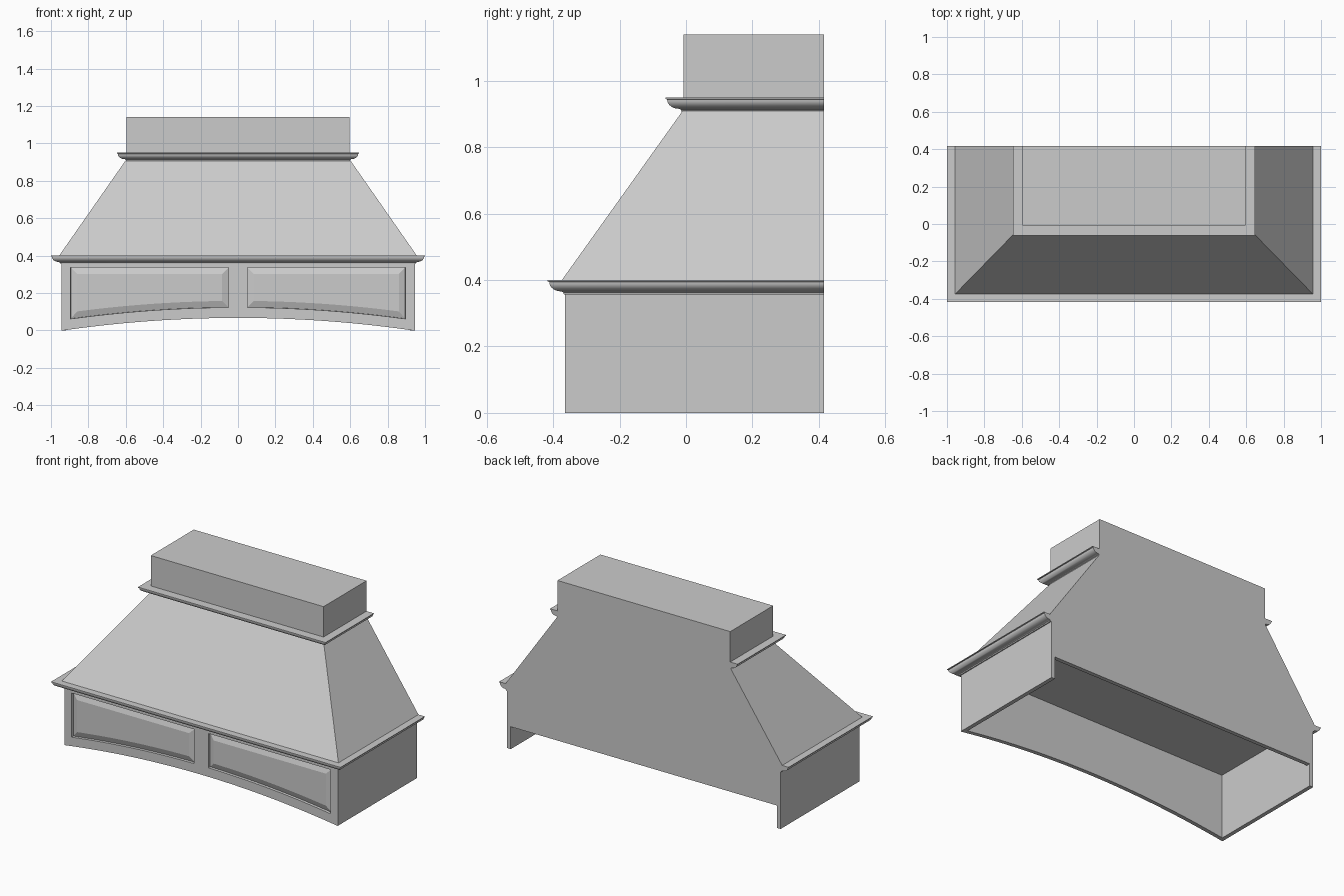
import bpy, bmesh, math

cube = bpy.data.objects.get("Cube")
if cube:
    bpy.data.objects.remove(cube, do_unlink=True)

grey = bpy.data.materials.new("plain_grey")
grey.use_nodes = True
grey.diffuse_color = (0.6, 0.6, 0.6, 1)
grey.node_tree.nodes["Principled BSDF"].inputs["Base Color"].default_value = (0.6, 0.6, 0.6, 1)

BACK = 0.416        # wall plane
FRONT = -0.364      # face of the apron
HALF = 0.945        # half width of the apron
WALL = 0.025
DECK = 0.4          # top of the apron


def finish(name, bm, smooth=False):
    bmesh.ops.recalc_face_normals(bm, faces=bm.faces)
    mesh = bpy.data.meshes.new(name)
    bm.to_mesh(mesh)
    bm.free()
    mesh.materials.append(grey)
    obj = bpy.data.objects.new(name, mesh)
    bpy.context.collection.objects.link(obj)
    if smooth:
        bpy.ops.object.select_all(action='DESELECT')
        obj.select_set(True)
        bpy.context.view_layer.objects.active = obj
        bpy.ops.object.shade_smooth_by_angle(angle=math.radians(35))
    return obj


def loft(name, rings, closed=False, smooth=False):
    """Skin a list of equally long point rings and cap the open ends."""
    bm = bmesh.new()
    rows = [[bm.verts.new(p) for p in ring] for ring in rings]
    n = len(rows[0])
    for a, b in zip(rows, rows[1:]):
        for i in range(n):
            j = (i + 1) % n
            bm.faces.new((a[i], a[j], b[j], b[i]))
    bm.faces.new(rows[0])
    bm.faces.new(rows[-1])
    return finish(name, bm, smooth)


def rect(x0, x1, y0, y1, z):
    return [(x0, y0, z), (x1, y0, z), (x1, y1, z), (x0, y1, z)]


def box(name, x0, x1, y0, y1, z0, z1):
    return loft(name, [rect(x0, x1, y0, y1, z0), rect(x0, x1, y0, y1, z1)])


def molding(name, half, front, z, height=0.043, reach=0.053):
    """Sweep a rounded crown profile around the two sides and the front."""
    profile = [(-0.012, 0), (0.004, 0), (0.006, 0.006)]
    for i in range(8):
        a = math.radians(90 * i / 7)
        profile.append((0.012 + 0.036 * math.sin(a), 0.037 - 0.028 * math.cos(a)))
    profile += [(reach, 0.039), (reach, height), (-0.012, height)]
    rings = []
    for sx, sy in ((-1, 0), (-1, 1), (1, 1), (1, 0)):
        rings.append([(sx * (half + o), front - o if sy else BACK, z + h)
                      for o, h in profile])
    return loft(name, rings, smooth=True)


# Sloping hood with a flat underside
loft("sloping_hood", [rect(-0.956, 0.956, -0.374, BACK, DECK),
                      rect(-0.6, 0.6, -0.01, BACK, 0.91)])

# Chimney box
box("chimney", -0.597, 0.597, -0.008, BACK, 0.91, 1.14)

# Crown moldings
molding("lower_molding", HALF + 0.002, FRONT, 0.357)
molding("upper_molding", 0.595, -0.009, 0.907)

# Side and back walls of the apron
for label, s in (("left", 1), ("right", -1)):
    xs = sorted((s * HALF, s * (HALF - WALL)))
    box(label + "_side_wall", xs[0], xs[1], FRONT + WALL, BACK, 0, DECK)
box("back_wall", WALL - HALF, HALF - WALL, BACK - WALL, BACK, 0.14, DECK)


# Front apron with arched lower edge and two raised panels
def arch(x):
    return 0.067 * max(0, 1 - (x / 0.935) ** 2)


INNER, OUTER, COLS = 0.05, 0.895, 12
right_half = [INNER + (OUTER - INNER) * i / COLS for i in range(COLS + 1)] + [0.935, HALF]
xs = [-x for x in reversed(right_half)] + [0] + right_half

bm = bmesh.new()
columns = [[bm.verts.new((x, FRONT, z))
            for z in (arch(x), arch(x) + 0.056, 0.337, DECK)] for x in xs]
panels = {1: [], -1: []}
for k, (a, b) in enumerate(zip(columns, columns[1:])):
    mid = (xs[k] + xs[k + 1]) / 2
    for r in range(3):
        face = bm.faces.new((a[r], b[r], b[r + 1], a[r + 1]))
        if r == 1 and INNER < abs(mid) < OUTER:
            panels[1 if mid > 0 else -1].append(face)
back = bmesh.ops.extrude_face_region(bm, geom=bm.faces[:], use_keep_orig=True)
bmesh.ops.translate(bm, vec=(0, WALL, 0),
                    verts=[g for g in back["geom"] if isinstance(g, bmesh.types.BMVert)])
bmesh.ops.recalc_face_normals(bm, faces=bm.faces)
for faces in panels.values():
    # sunk step, then a bevel rising to the field
    for thickness, depth in ((0.001, -0.016), (0.034, 0.013)):
        bmesh.ops.inset_region(bm, faces=faces, thickness=thickness, depth=depth,
                               use_even_offset=True, use_boundary=True)
finish("front_apron", bm)
